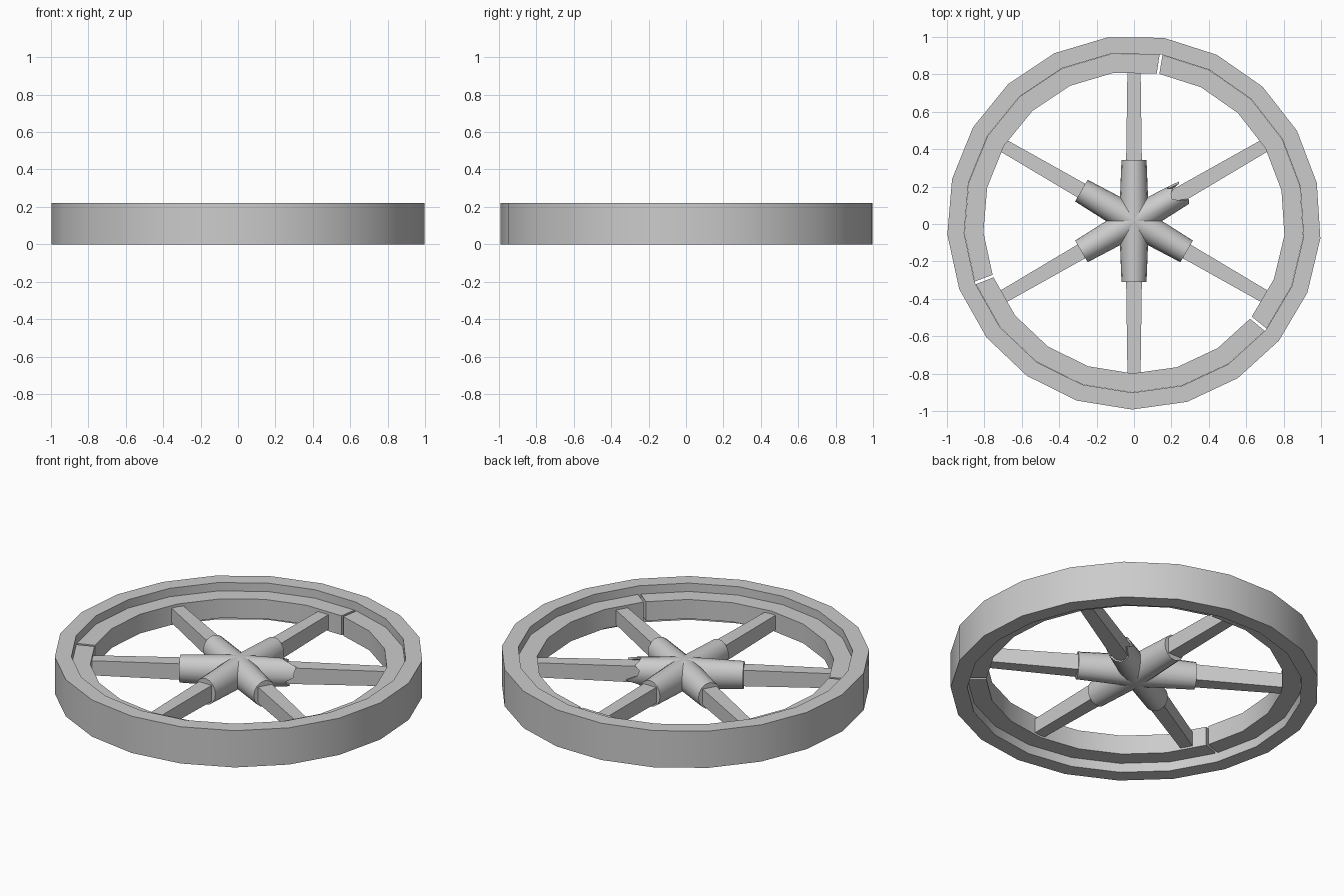
import bpy, bmesh, math, random
from mathutils import Matrix, Vector

random.seed(4)
cube = bpy.data.objects.get("Cube")
if cube:
    bpy.data.objects.remove(cube, do_unlink=True)

SIDES = 21
STEP = math.tau / SIDES
START = math.radians(-90.6)      # one corner points almost straight to the front
MID_Z = 0.11

grey = bpy.data.materials.new("plain_grey")
grey.use_nodes = True
grey.diffuse_color = (0.6, 0.6, 0.6, 1)
grey.node_tree.nodes["Principled BSDF"].inputs["Base Color"].default_value = (0.6, 0.6, 0.6, 1)


def finish(name, bm, matrix=Matrix()):
    """Turn a bmesh into a smooth-by-angle object."""
    bmesh.ops.recalc_face_normals(bm, faces=bm.faces)
    bm.transform(matrix)
    mesh = bpy.data.meshes.new(name)
    bm.to_mesh(mesh)
    bm.free()
    mesh.materials.append(grey)
    obj = bpy.data.objects.new(name, mesh)
    bpy.context.collection.objects.link(obj)
    bpy.ops.object.select_all(action="DESELECT")
    obj.select_set(True)
    bpy.context.view_layer.objects.active = obj
    bpy.ops.object.shade_smooth_by_angle(angle=math.radians(32))
    return obj


def loft(sections, closed=False, caps=True):
    """Skin a list of equal-length point loops."""
    bm = bmesh.new()
    loops = [[bm.verts.new(p) for p in s] for s in sections]
    pairs = list(zip(loops, loops[1:]))
    if closed:
        pairs.append((loops[-1], loops[0]))
    for a, b in pairs:
        for i in range(len(a)):
            j = (i + 1) % len(a)
            bm.faces.new((a[i], a[j], b[j], b[i]))
    if caps and not closed:
        bm.faces.new(loops[0])
        bm.faces.new(loops[-1])
    return bm


def polygon_radius(angle, corner_radius):
    """Distance to the polygon's edge in a given direction."""
    offset = (angle - START) % STEP - STEP / 2
    return corner_radius * math.cos(STEP / 2) / math.cos(offset)


def ring_section(angle, inner, outer, low, high):
    c, s = math.cos(angle), math.sin(angle)
    corners = ((inner, low), (outer, low), (outer, high), (inner, high))
    return [(polygon_radius(angle, r) * c, polygon_radius(angle, r) * s, z)
            for r, z in corners]


def ellipse(x, ry, rz, sides=16, rough=None):
    """Loop across the x axis, with optional jagged offsets along it."""
    pts = []
    for i in range(sides):
        t = math.tau * i / sides
        pts.append((x + (rough[i] if rough else 0), ry * math.cos(t), rz * math.sin(t)))
    return pts


def box_section(x, width, height):
    w, h = width / 2, height / 2
    return [(x, -w, -h), (x, w, -h), (x, w, h), (x, -w, h)]


# Outer tyre
rim_move = Matrix.Translation((0, 0.008, 0))
angles = [START + STEP * i for i in range(SIDES)]
finish("outer_tyre", loft([ring_section(a, 0.91, 1.0, 0, 0.22) for a in angles], closed=True), rim_move)

# Three inner rim segments, separated by narrow joints
gap = math.radians(0.5)
for k in range(3):
    first = START + STEP * (10 + 7 * k)
    angles = [first + gap] + [first + STEP * i for i in range(1, 7)] + [first + 7 * STEP - gap]
    finish(f"rim_segment_{k + 1}", loft([ring_section(a, 0.807, 0.909, 0.055, 0.17) for a in angles]), rim_move)

# Six spokes and hub sockets; one socket has a splintered open end
for k in range(6):
    turn = Matrix.Translation((0, 0.016, MID_Z)) @ Matrix.Rotation(math.radians(30 + 60 * k), 4, "Z")
    finish(f"spoke_{k + 1}", loft([box_section(0.18, 0.088, 0.098), box_section(0.82, 0.07, 0.087)]), turn)
    core = ellipse(0, 0.08, 0.09)
    if k == 0:
        rough = [random.uniform(-0.07, 0.02) for _ in range(16)]
        sections = [core, ellipse(0.3, 0.068, 0.079, rough=rough),
                    ellipse(0.295, 0.057, 0.067, rough=rough), ellipse(0.2, 0.057, 0.067)]
        finish("broken_hub_socket", loft(sections), turn)
    else:
        finish(f"hub_socket_{k + 1}", loft([core, ellipse(0.325, 0.067, 0.078)]), turn)
